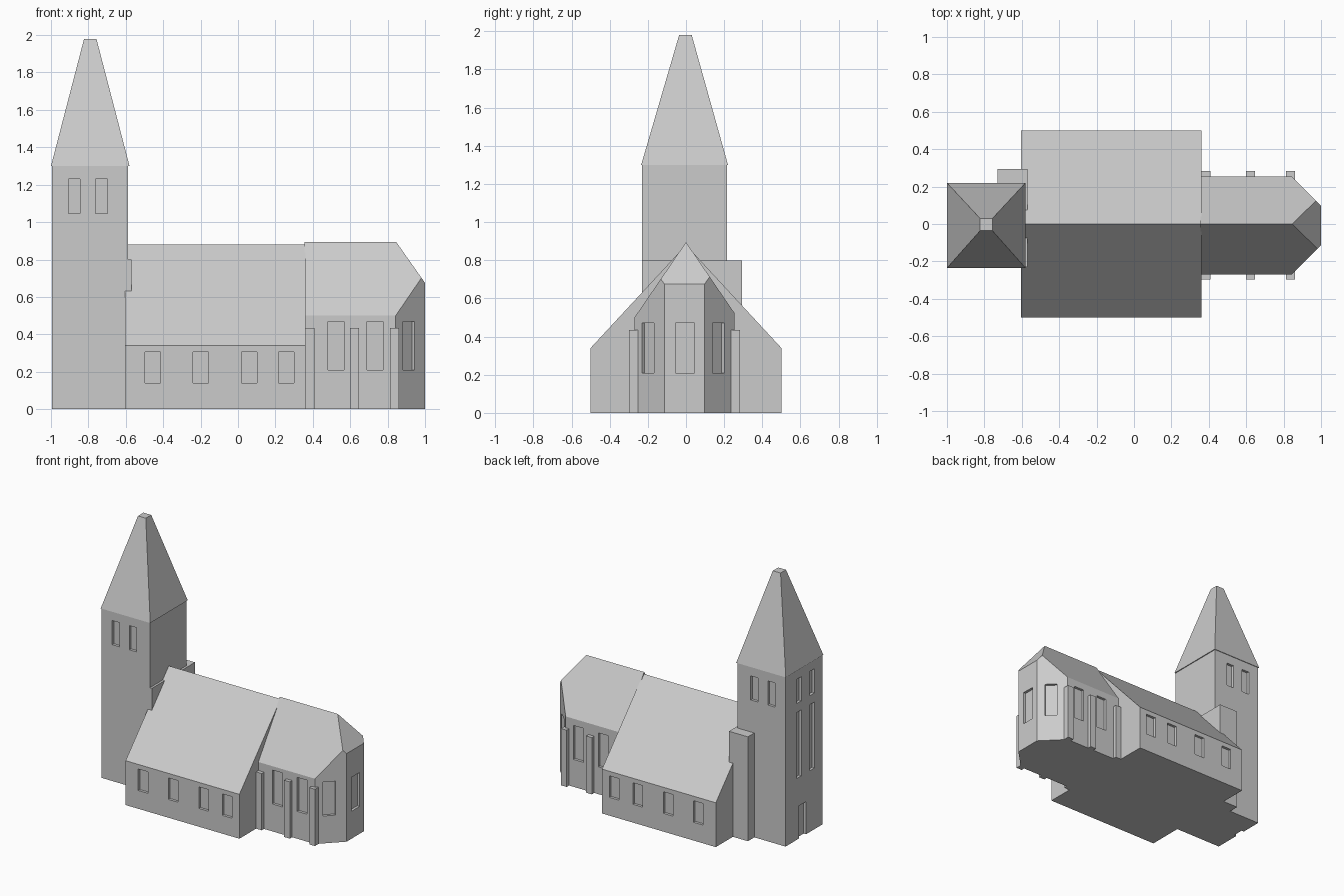
import bpy, bmesh, math
from mathutils import Matrix, Vector

if "Cube" in bpy.data.objects:
    bpy.data.objects.remove(bpy.data.objects["Cube"])

stone = bpy.data.materials.new("grey stone")
stone.diffuse_color = (0.6, 0.6, 0.6, 1)
stone.use_nodes = True
stone.node_tree.nodes["Principled BSDF"].inputs["Base Color"].default_value = stone.diffuse_color
DEPTH = 0.02  # window recess


def finish(bm, name):
    bmesh.ops.recalc_face_normals(bm, faces=bm.faces)
    me = bpy.data.meshes.new(name)
    bm.to_mesh(me)
    bm.free()
    me.materials.append(stone)
    ob = bpy.data.objects.new(name, me)
    bpy.context.collection.objects.link(ob)
    return ob


def add_box(bm, x0, x1, y0, y1, z0, z1):
    m = Matrix.Translation(((x0 + x1) / 2, (y0 + y1) / 2, (z0 + z1) / 2)) \
        @ Matrix.Diagonal((x1 - x0, y1 - y0, z1 - z0, 1))
    return bmesh.ops.create_cube(bm, size=1, matrix=m)["verts"]


def box(name, *dims):
    bm = bmesh.new()
    add_box(bm, *dims)
    return finish(bm, name)


def gable_mesh(x0, x1, profile):
    # (y, z) outline extruded along x
    bm = bmesh.new()
    f = bm.faces.new([bm.verts.new((x0, y, z)) for y, z in profile])
    r = bmesh.ops.extrude_face_region(bm, geom=[f])
    vs = [g for g in r["geom"] if isinstance(g, bmesh.types.BMVert)]
    bmesh.ops.translate(bm, verts=vs, vec=(x1 - x0, 0, 0))
    return bm


def recess(ob, openings):
    # opening: wall centre x, y, wall facing angle, width, z0, z1
    bm = bmesh.new()
    for x, y, ang, w, z0, z1 in openings:
        vs = add_box(bm, -DEPTH, 0.05, -w / 2, w / 2, z0, z1)
        bmesh.ops.transform(bm, verts=vs, matrix=Matrix.Translation((x, y, 0))
                            @ Matrix.Rotation(math.radians(ang), 4, 'Z'))
    cutter = finish(bm, "window_cutter")
    cutter.hide_render = True
    mod = ob.modifiers.new("windows", 'BOOLEAN')
    mod.operation, mod.solver, mod.object = 'DIFFERENCE', 'EXACT', cutter
    bpy.context.view_layer.objects.active = ob
    bpy.ops.object.modifier_apply(modifier=mod.name)
    bpy.data.objects.remove(cutter)


# Tower with belfry openings, tall west windows and west door
tower = box("tower", -0.995, -0.587, -0.23, 0.215, 0, 1.3)
openings = []
for x in (-0.875, -0.73):
    openings += [(x, -0.23, -90, 0.062, 1.045, 1.23), (x, 0.215, 90, 0.062, 1.045, 1.23)]
for y in (0.055, -0.105):
    openings += [(-0.995, y, 180, 0.06, 1.045, 1.23), (-0.995, y, 180, 0.06, 0.47, 0.975)]
openings.append((-0.995, 0.01, 180, 0.085, -0.05, 0.25))
recess(tower, openings)

# Spire: truncated pyramid with slight eave
bm = bmesh.new()
for v in add_box(bm, -1, -0.58, -0.235, 0.22, 1.3, 1.98):
    if v.co.z > 1.5:
        v.co.x = -0.79 + math.copysign(0.033, v.co.x + 0.79)
        v.co.y = -0.003 + math.copysign(0.033, v.co.y)
finish(bm, "spire")

# Stair turret and the thick wall between tower and nave
box("stair_turret", -0.73, -0.57, 0.2, 0.293, 0, 0.8)
box("tower_east_wall", -0.6, -0.57, -0.23, 0.25, 0, 0.8)

# Nave
nave = finish(gable_mesh(-0.603, 0.362, [(-0.5, 0), (0.5, 0), (0.5, 0.34), (0, 0.88), (-0.5, 0.34)]), "nave")
recess(nave, [(x, s * 0.5, s * 90, 0.082, 0.14, 0.305)
              for x in (-0.455, -0.2, 0.06, 0.258) for s in (-1, 1)])

# Choir: gabled body cut by two diagonal apse walls and an east hip
bm = gable_mesh(0.355, 1.0, [(-0.27, 0), (0.255, 0), (0.255, 0.522), (0, 0.895), (-0.27, 0.5)])
for co, no in (((1.113, 0, 0), (1, -1, 0)), ((1.097, 0, 0), (1, 1, 0)),
               ((0.845, 0, 0.895), (0.22, 0, 0.155))):
    r = bmesh.ops.bisect_plane(bm, geom=bm.verts[:] + bm.edges[:] + bm.faces[:],
                               plane_co=Vector(co), plane_no=Vector(no), clear_outer=True)
    cut = [g for g in r["geom_cut"] if isinstance(g, bmesh.types.BMEdge)]
    bmesh.ops.holes_fill(bm, edges=cut, sides=0)
choir = finish(bm, "choir")
openings = [(1.0, -0.005, 0, 0.1, 0.21, 0.47),
            (0.913, -0.2, -45, 0.088, 0.21, 0.47), (0.927, 0.17, 45, 0.088, 0.21, 0.47)]
for x in (0.523, 0.733):
    openings += [(x, -0.27, -90, 0.085, 0.21, 0.47), (x, 0.255, 90, 0.085, 0.21, 0.47)]
recess(choir, openings)

# Buttresses along both choir walls
for i, x in enumerate((0.362, 0.6, 0.813)):
    box(f"buttress_front_{i}", x, x + 0.048, -0.298, -0.25, 0, 0.435)
    box(f"buttress_back_{i}", x, x + 0.048, 0.23, 0.284, 0, 0.435)
